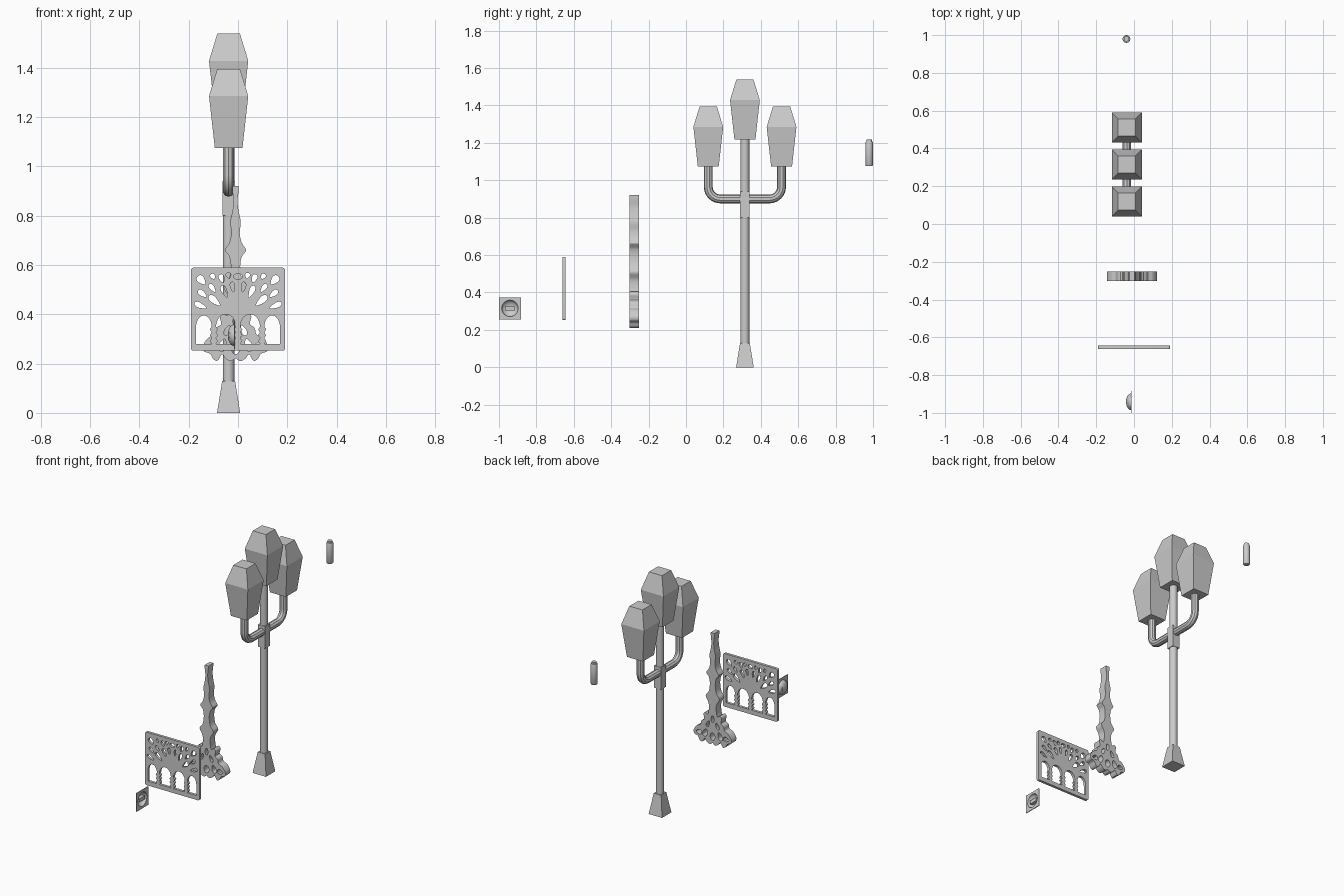
import bpy, bmesh
from math import sin, cos, pi, radians, sqrt, atan2
from mathutils import Matrix, Vector

if "Cube" in bpy.data.objects:
    bpy.data.objects.remove(bpy.data.objects["Cube"])

FRONT = Matrix.Rotation(pi / 2, 4, 'X')                      # outline (u, v) -> (x, z)
SIDE = Matrix.Rotation(pi / 2, 4, 'Z') @ FRONT               # outline (u, v) -> (y, z)


def finish(name, bm, smooth=False):
    bmesh.ops.remove_doubles(bm, verts=bm.verts, dist=1e-5)
    bmesh.ops.recalc_face_normals(bm, faces=bm.faces)
    me = bpy.data.meshes.new(name)
    bm.to_mesh(me)
    bm.free()
    ob = bpy.data.objects.new(name, me)
    bpy.context.collection.objects.link(ob)
    if smooth:
        bpy.ops.object.select_all(action='DESELECT')
        bpy.context.view_layer.objects.active = ob
        ob.select_set(True)
        bpy.ops.object.shade_smooth_by_angle(angle=radians(35))
    return ob


def loft(name, rings, matrix, sides=4, cap_start=True, cap_end=True):
    """Stack of (radius, height) rings; four sides means square with half-width."""
    bm = bmesh.new()
    k, a0 = (sqrt(2), pi / 4) if sides == 4 else (1, 0)
    loops = [[bm.verts.new((r * k * cos(a0 + 2 * pi * i / sides),
                            r * k * sin(a0 + 2 * pi * i / sides), z))
              for i in range(sides)] for r, z in rings]
    for a, b in zip(loops, loops[1:]):
        for i in range(sides):
            j = (i + 1) % sides
            bm.faces.new((a[i], a[j], b[j], b[i]))
    if cap_start:
        bm.faces.new(loops[0])
    if cap_end:
        bm.faces.new(loops[-1])
    bm.transform(matrix)
    return finish(name, bm, sides > 4)


def from_curve(name, cu, matrix):
    tmp = bpy.data.objects.new(name + "_tmp", cu)
    bpy.context.collection.objects.link(tmp)
    dg = bpy.context.evaluated_depsgraph_get()
    me = bpy.data.meshes.new_from_object(tmp.evaluated_get(dg))
    bm = bmesh.new()
    bm.from_mesh(me)
    bpy.data.objects.remove(tmp)
    bpy.data.meshes.remove(me)
    bm.transform(matrix)
    return finish(name, bm, True)


def add_poly(cu, pts, closed=True):
    s = cu.splines.new('POLY')
    s.points.add(len(pts) - 1)
    for p, q in zip(s.points, pts):
        p.co = (*q, 0, 1)
    s.use_cyclic_u = closed


def pierced(name, loops, thick, matrix):
    """Outline plus holes, filled and given thickness."""
    cu = bpy.data.curves.new(name, 'CURVE')
    cu.dimensions, cu.fill_mode, cu.extrude = '2D', 'BOTH', thick / 2
    for pts in loops:
        add_poly(cu, pts)
    return from_curve(name, cu, matrix)


def ellipse(u, v, a, b, ang=0, n=14, point=0):
    out = []
    for i in range(n):
        t = 2 * pi * i / n
        x, y = a * cos(t), b * sin(t) * (1 - point * cos(t))
        out.append((u + x * cos(ang) - y * sin(ang), v + x * sin(ang) + y * cos(ang)))
    return out


def mirror(pts):
    return [(-u, v) for u, v in reversed(pts)]


def spline(pts, n=4):
    """Smooth curve through the points."""
    q = [pts[0]] + pts + [pts[-1]]
    out = []
    for i in range(1, len(q) - 2):
        p0, p1, p2, p3 = (Vector(p) for p in q[i - 1:i + 3])
        for k in range(n):
            t = k / n
            out.append(tuple(0.5 * (2 * p1 + (p2 - p0) * t + (2 * p0 - 5 * p1 + 4 * p2 - p3) * t * t
                                    + (3 * p1 - p0 - 3 * p2 + p3) * t ** 3)))
    return out + [pts[-1]]


# street lamp: base, pole, sleeve
LX, LY = -0.038, 0.315
at = Matrix.Translation
lamp = at((LX, LY, 0))
loft("lamp_base", [(0.047, 0), (0.026, 0.13)], lamp)
loft("lamp_pole", [(0.0235, 0.13), (0.0235, 1.22)], lamp, 20)
loft("lamp_sleeve", [(0.025, 0.80), (0.025, 0.94)], lamp)

# U-shaped arm tube
A, R, AZ = 0.196, 0.065, 0.90
half = [(A - R + R * sin(t * pi / 16), AZ + R - R * cos(t * pi / 16)) for t in range(9)] + [(A, 1.075)]
cu = bpy.data.curves.new("lamp_arms", 'CURVE')
cu.dimensions, cu.bevel_depth, cu.bevel_resolution, cu.use_fill_caps = '3D', 0.0235, 3, True
add_poly(cu, mirror(half) + half, False)
from_curve("lamp_arms", cu, lamp @ SIDE)

# three lanterns
for name, dy, z in (("front", -A, 1.074), ("middle", 0, 1.217), ("back", A, 1.074)):
    loft("lantern_" + name, [(0.056, 0), (0.0795, 0.211), (0.046, 0.321)], at((LX, LY + dy, z)))

# baluster: cast ornament with pierced scroll foot
edge = spline([(0, .222), (.02, .21), (.042, .222), (.055, .238), (.072, .212), (.09, .218),
               (.103, .24), (.128, .25), (.131, .275), (.11, .305), (.085, .318), (.077, .345),
               (.058, .36), (.064, .39), (.05, .405), (.034, .395), (.026, .43), (.028, .47),
               (.048, .51), (.026, .545), (.019, .595), (.026, .635), (.043, .66), (.025, .69),
               (.017, .73), (.021, .775), (.012, .82), (.008, .86), (.012, .895), (.013, .92)])
holes = [ellipse(0, .262, .017, .024), ellipse(0, .372, .01, .022)]
for u, v, a, b, g in ((.052, .275, .026, .015, 1.9), (.096, .268, .019, .014, 0),
                      (.033, .335, .022, .01, 2.0)):
    h = ellipse(u, v, a, b, g, point=.4)
    holes += [h, mirror(h)]
pierced("baluster", [edge + mirror(edge[1:])] + holes, 0.05, at((-.01, -.277, 0)) @ FRONT)


# railing panel: arcade below, fan of petals above
def bay(x0, x1, w0, w1, top):
    """Arched opening between posts; w0 and w1 are how much each post swells."""
    zb, zs = .28, .35
    bump = [(i / 16, sin(3 * pi * i / 16) ** 2) for i in range(17)]
    left = [(x0 + .009 * bool(w0) + w0 * s, zb + t * (zs - zb)) for t, s in bump]
    right = [(x1 - .009 * bool(w1) - w1 * s, zb + t * (zs - zb)) for t, s in bump]
    xa, xb = left[-1][0], right[-1][0]
    arch = [((xa + xb) / 2 + (xb - xa) / 2 * cos(pi * i / 12),
             zs + (top - zs) * sin(pi * i / 12)) for i in range(1, 12)]
    if not w0:
        left = [left[0], left[-1]]
    return right + arch + left[::-1]


W, Z0, Z1, C = .191, .252, .589, .010
frame = [(sx * (W - C) + C * cos(a), zc + C * sin(a))
         for sx, zc, s in ((1, Z1 - C, 0), (-1, Z1 - C, 1), (-1, Z0 + C, 2), (1, Z0 + C, 3))
         for a in (s * pi / 2 + k * pi / 8 for k in range(5))]
loops = [frame, ellipse(0, .553, .017, .012)]
for x0, x1, w0, w1, top in ((-.17, -.098, 0, .007, .395), (-.098, 0, .007, .009, .40)):
    b = bay(x0, x1, w0, w1, top)
    loops += [b, mirror(b)]
# petals: position, length, width, all pointing out from the fan centre
for u, v, a, b in ((.152, .435, .027, .010), (.095, .455, .030, .012), (.144, .483, .022, .010),
                   (.055, .492, .026, .010), (.104, .506, .020, .009), (.148, .538, .022, .014),
                   (.066, .545, .018, .010), (.102, .553, .012, .009), (.022, .510, .021, .008),
                   (.038, .556, .012, .009)):
    h = ellipse(u, v, a, b, atan2(v - .37, u), point=-.5)
    loops += [h, mirror(h)]
pierced("railing_panel", loops, 0.017, at((0, -.653, 0)) @ FRONT)

# flush pull: square plate, round cup behind it, grip bar across
PY, PZ = -.9415, .315
sq = [(-.0585, -.0585), (.0585, -.0585), (.0585, .0585), (-.0585, .0585)]
pierced("pull_plate", [sq, ellipse(0, 0, .044, .044, n=24)], 0.005, at((-.0145, PY, PZ)) @ SIDE)
loft("pull_cup", [(.044 * cos(t * pi / 12), .027 * sin(t * pi / 12)) for t in range(6)],
     at((-.015, PY, PZ)) @ Matrix.Rotation(-pi / 2, 4, 'Y'), 24, cap_start=False)
bar = [(-.027, -.011), (.027, -.011), (.027, .011), (-.027, .011)]
pierced("pull_grip", [bar], 0.022, at((-.026, PY, PZ)) @ SIDE)

# small capped canister
loft("canister", [(.017, 1.075), (.0205, 1.08), (.0205, 1.2), (.018, 1.207), (.014, 1.207),
                  (.014, 1.217)], at((-.04, .9795, 0)), 20)
